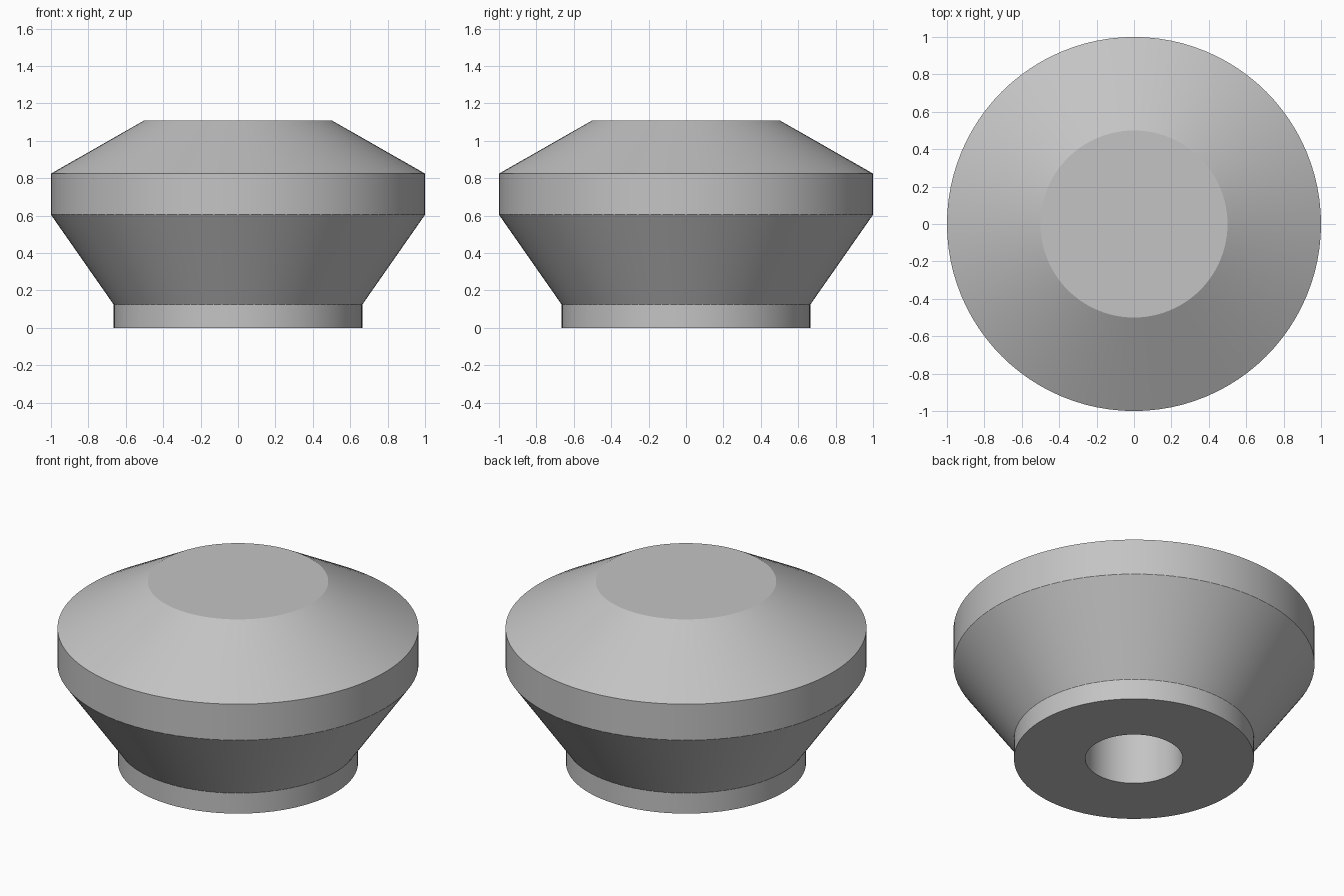
import bpy, bmesh, math
from mathutils import Matrix, Vector

cube = bpy.data.objects.get("Cube")
if cube:
    bpy.data.objects.remove(cube, do_unlink=True)

# Single grey finish
grey = bpy.data.materials.new("plain_grey")
grey.use_nodes = True
colour = (0.55, 0.55, 0.55, 1)
grey.diffuse_color = colour
grey.node_tree.nodes["Principled BSDF"].inputs["Base Color"].default_value = colour

# Half section (radius, height): blind bore, foot, flared body, rim, sloped crown
profile = [
    (0, 0.8), (0.27, 0.8), (0.27, 0),
    (0.665, 0), (0.665, 0.125),
    (1, 0.605), (1, 0.825),
    (0.5, 1.11), (0, 1.11),
]


def turned_part(name, points, steps=96):
    """Spin a half section about z into a closed solid."""
    bm = bmesh.new()
    verts = [bm.verts.new((r, 0, z)) for r, z in points]
    edges = [bm.edges.new(pair) for pair in zip(verts, verts[1:])]
    bmesh.ops.spin(bm, geom=verts + edges, cent=(0, 0, 0), axis=(0, 0, 1),
                   angle=math.tau, steps=steps, use_duplicate=False)
    bmesh.ops.remove_doubles(bm, verts=bm.verts, dist=0.0005)
    bmesh.ops.recalc_face_normals(bm, faces=bm.faces)
    mesh = bpy.data.meshes.new(name)
    bm.to_mesh(mesh)
    bm.free()
    mesh.materials.append(grey)
    obj = bpy.data.objects.new(name, mesh)
    bpy.context.collection.objects.link(obj)
    return obj


knob = turned_part("turned_knob", profile)
bpy.ops.object.select_all(action="DESELECT")
knob.select_set(True)
bpy.context.view_layer.objects.active = knob
bpy.ops.object.shade_smooth_by_angle(angle=math.radians(25))
